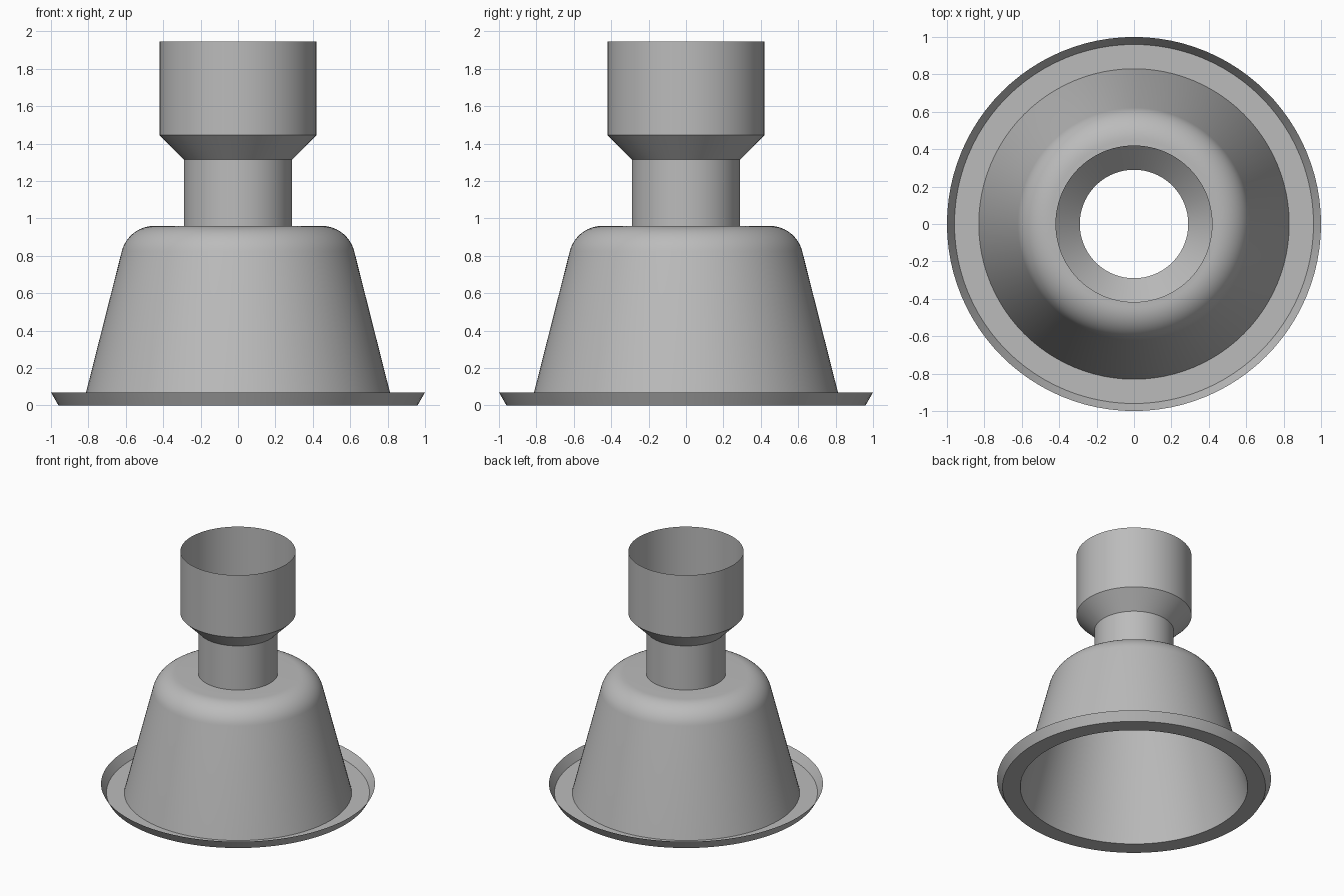
import bpy
import bmesh
from math import sin, cos, pi, radians

cube = bpy.data.objects.get("Cube")
if cube:
    bpy.data.objects.remove(cube, do_unlink=True)

SEGMENTS = 96

grey = bpy.data.materials.new("plain grey")
grey.use_nodes = True
colour = (0.5, 0.5, 0.5, 1)
grey.diffuse_color = colour
grey.node_tree.nodes["Principled BSDF"].inputs["Base Color"].default_value = colour


def lathe(name, profile):
    """Spin an open (radius, height) profile about z into a thin sheet."""
    bm = bmesh.new()
    rings = [[bm.verts.new((r * cos(2 * pi * i / SEGMENTS), r * sin(2 * pi * i / SEGMENTS), z))
              for i in range(SEGMENTS)] for r, z in profile]
    for low, high in zip(rings, rings[1:]):
        for i in range(SEGMENTS):
            j = (i + 1) % SEGMENTS
            bm.faces.new((low[i], low[j], high[j], high[i]))
    mesh = bpy.data.meshes.new(name)
    bm.to_mesh(mesh)
    bm.free()
    mesh.materials.append(grey)
    obj = bpy.data.objects.new(name, mesh)
    bpy.context.collection.objects.link(obj)
    bpy.ops.object.select_all(action="DESELECT")
    obj.select_set(True)
    bpy.context.view_layer.objects.active = obj
    bpy.ops.object.shade_smooth_by_angle(angle=radians(25))
    return obj


# Flat base ring with a flared lip
lathe("base_rim", [(1.0, 0.07), (0.96, 0), (0.83, 0)][::1])

# Tapered bell with a rounded shoulder and a flat top
taper, fillet, steps = radians(14.4), 0.18, 12
shoulder = []
for k in range(steps + 1):
    a = taper + (pi / 2 - taper) * k / steps
    shoulder.append((0.447 + fillet * cos(a), 0.78 + fillet * sin(a)))
lathe("bell", [(0.83, 0)] + shoulder + [(0.29, 0.96)])

# Open neck, flaring into a wider open cup
lathe("neck", [(0.29, 0.96), (0.29, 1.315)])
lathe("cup", [(0.29, 1.315), (0.42, 1.445), (0.42, 1.945)])
